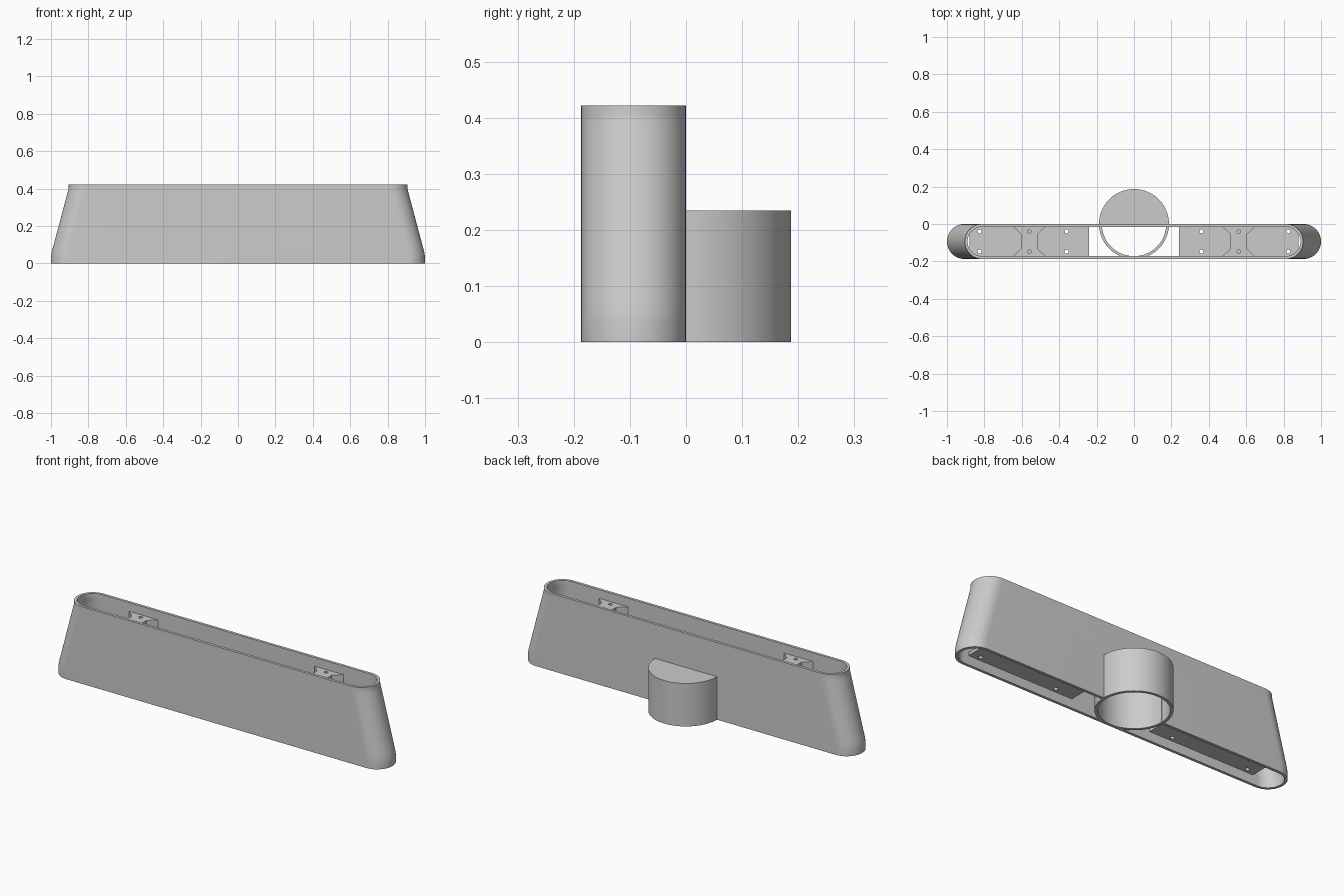
import bpy, bmesh
from math import sin, cos, pi, radians

if "Cube" in bpy.data.objects:
    bpy.data.objects.remove(bpy.data.objects["Cube"], do_unlink=True)

grey = bpy.data.materials.new("light grey")
grey.use_nodes = True
grey.diffuse_color = (0.6, 0.6, 0.6, 1)
grey.node_tree.nodes["Principled BSDF"].inputs["Base Color"].default_value = (0.6, 0.6, 0.6, 1)

R = 0.187          # hub radius, also the depth of the shell
MID = -R / 2       # centre line of the shell in y
WALL = 0.015
HEIGHT = 0.422
HUB_TOP = 0.235


def loft(name, loops, cyclic=False):
    """Skin matching loops of points; cap both ends unless cyclic."""
    bm = bmesh.new()
    rings = [[bm.verts.new(p) for p in loop] for loop in loops]
    n = len(rings[0])
    pairs = list(zip(rings, rings[1:]))
    if cyclic:
        pairs.append((rings[-1], rings[0]))
    else:
        bm.faces.new(rings[0])
        bm.faces.new(rings[-1])
    for a, b in pairs:
        for i in range(n):
            j = (i + 1) % n
            bm.faces.new((a[i], a[j], b[j], b[i]))
    bmesh.ops.recalc_face_normals(bm, faces=bm.faces[:])
    mesh = bpy.data.meshes.new(name)
    bm.to_mesh(mesh)
    bm.free()
    mesh.materials.append(grey)
    obj = bpy.data.objects.new(name, mesh)
    bpy.context.collection.objects.link(obj)
    return obj


def prism(name, outline, z0, z1):
    return loft(name, [[(x, y, z) for x, y in outline] for z in (z0, z1)])


def circle(x, y, r, n):
    return [(x + r * cos(2 * pi * i / n), y + r * sin(2 * pi * i / n)) for i in range(n)]


def stadium(half, r, z, n=24):
    """Slot-shaped loop with round ends, reaching to +-half in x."""
    c = half - r
    right = [-pi / 2 + pi * i / n for i in range(n + 1)]
    return ([(c + r * cos(a), MID + r * sin(a), z) for a in right] +
            [(-c - r * cos(a), MID - r * sin(a), z) for a in right])


def activate(obj):
    bpy.ops.object.select_all(action='DESELECT')
    obj.select_set(True)
    bpy.context.view_layer.objects.active = obj


def cut(obj, cutters):
    activate(obj)
    for c in cutters:
        mod = obj.modifiers.new("cut", 'BOOLEAN')
        mod.operation = 'DIFFERENCE'
        mod.solver = 'EXACT'
        mod.object = c
        bpy.ops.object.modifier_apply(modifier=mod.name)
        bpy.data.objects.remove(c, do_unlink=True)


def smooth(obj):
    activate(obj)
    bpy.ops.object.shade_smooth_by_angle(angle=radians(30))


# Tapered hollow shell, open at top and bottom
profile = [(0, 1), (0.035, 1), (0.055, 0.997), (0.075, 0.992),
           (0.38, 0.911), (0.395, 0.907), (0.405, 0.905), (HEIGHT, 0.905)]
outer = [stadium(h, R / 2, z) for z, h in profile]
inner = [stadium(h - WALL, R / 2 - WALL, z) for z, h in reversed(profile)]
shell = loft("shell", outer + inner, cyclic=True)
cut(shell, [prism("bore_cutter", circle(0, 0, R - WALL - 0.001, 96), -0.1, HUB_TOP - WALL)])
smooth(shell)

# Round hub: open tube, closed on top only behind the shell
ring_spec = [(R, 0), (R, HUB_TOP), (R - WALL, HUB_TOP), (R - WALL, 0)]
hub = loft("hub_tube", [[(x, y, z) for x, y in circle(0, 0, r, 96)] for r, z in ring_spec],
           cyclic=True)
smooth(hub)
lid_outline = [((R - 0.001) * cos(pi * i / 48), (R - 0.001) * sin(pi * i / 48) - 0.001)
               for i in range(49)]
prism("hub_lid", lid_outline, HUB_TOP - WALL, HUB_TOP)

# Floor plates and waisted upper brackets, one of each per side
edge = R / 2 - WALL + 0.003
for side, label in ((1, "left"), (-1, "right")):
    x0, x1 = 0.24 * side, 0.88 * side
    plate = prism(label + "_floor_plate",
                  [(x0, MID - edge), (x1, MID - edge), (x1, MID + edge), (x0, MID + edge)],
                  0.05, 0.065)
    cut(plate, [prism("hole_cutter", circle(x * side, MID + dy, 0.011, 20), 0, 0.1)
                for x in (0.36, 0.825) for dy in (-0.054, 0.054)])
    smooth(plate)

    half = [(-0.091, -edge), (0.091, -edge), (0.044, -0.04), (0.044, 0.04)]
    outline = half + [(-x, -y) for x, y in half if y > -edge]
    outline = half + [(0.091, edge), (-0.091, edge), (-0.044, 0.04), (-0.044, -0.04)]
    cx = 0.56 * side
    bracket = prism(label + "_bracket", [(cx + x, MID + y) for x, y in outline], 0.335, 0.375)
    cut(bracket, [prism("hole_cutter", circle(cx, MID + dy, 0.01, 20), 0.3, 0.4)
                  for dy in (-0.054, 0.054)])
    smooth(bracket)
